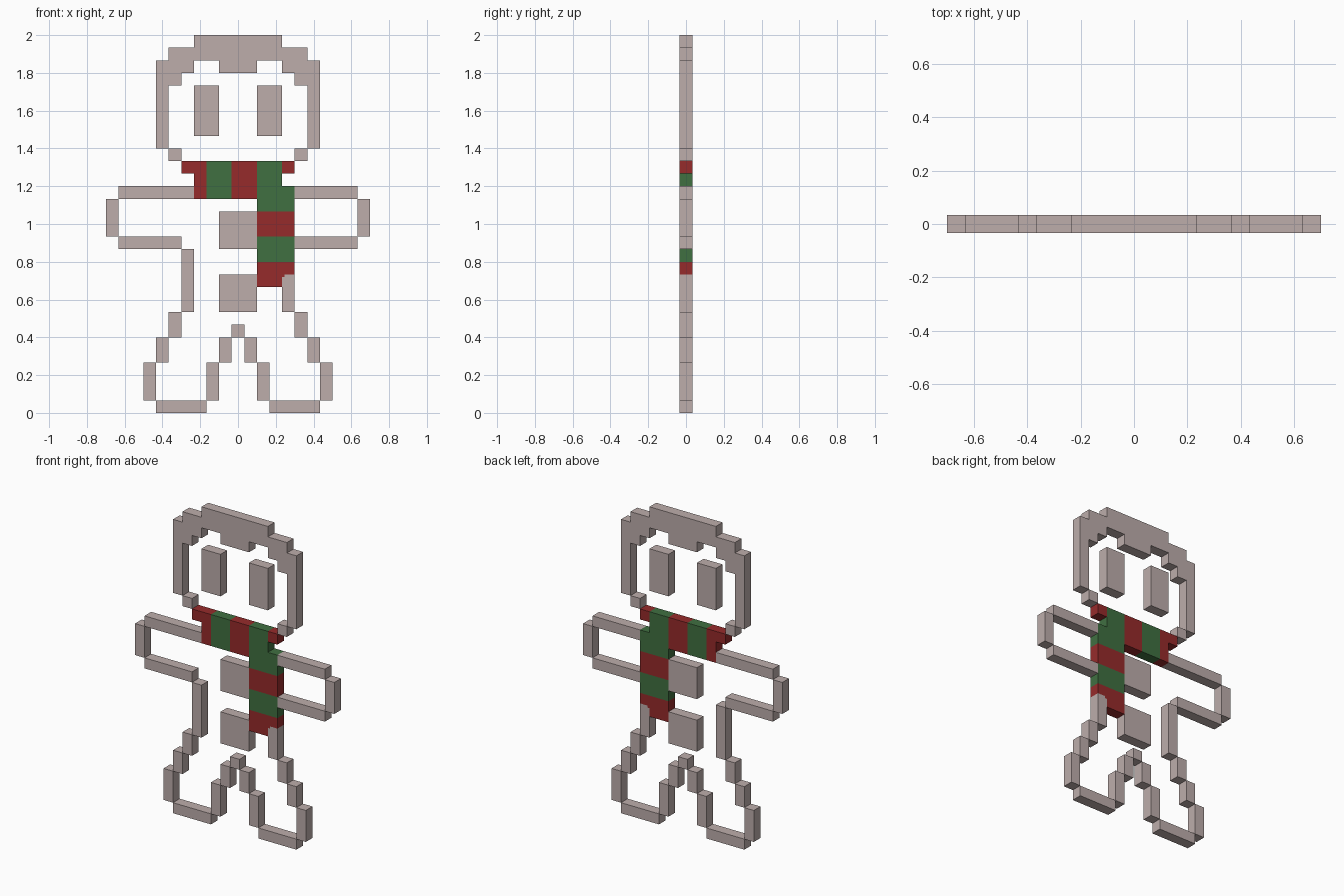
import bpy, bmesh, math

if "Cube" in bpy.data.objects:
    bpy.data.objects.remove(bpy.data.objects["Cube"])

U = 2 / 30          # one pixel of the figure
HALF = U / 2        # half of the thickness


def material(name, rgb):
    m = bpy.data.materials.new(name)
    m.diffuse_color = (*rgb, 1)
    m.use_nodes = True
    m.node_tree.nodes["Principled BSDF"].inputs["Base Color"].default_value = m.diffuse_color
    return m


BEIGE = material("dusty beige", (0.51, 0.42, 0.41))
RED = material("scarf red", (0.305, 0.024, 0.024))
GREEN = material("scarf green", (0.051, 0.16, 0.053))


def mirrored(rects):
    return rects + [(-x1, -x0, z0, z1) for x0, x1, z0, z1 in rects]


def slab(name, groups):
    """Join pixel rectangles (x0, x1, z0, z1) into one slab without inner walls."""
    rects = [(r, i) for i, (_, rs) in enumerate(groups) for r in rs]
    xs = sorted({v for r, _ in rects for v in r[:2]})
    zs = sorted({v for r, _ in rects for v in r[2:]})
    cells = {}
    for a in range(len(xs) - 1):
        for b in range(len(zs) - 1):
            cx, cz = (xs[a] + xs[a + 1]) / 2, (zs[b] + zs[b + 1]) / 2
            for (x0, x1, z0, z1), i in rects:
                if x0 < cx < x1 and z0 < cz < z1:
                    cells[a, b] = i
    bm = bmesh.new()
    cache = {}

    def vert(a, b, side):
        if (a, b, side) not in cache:
            cache[a, b, side] = bm.verts.new((xs[a] * U, side * HALF, zs[b] * U))
        return cache[a, b, side]

    for (a, b), mat in cells.items():
        ring = [(a, b), (a + 1, b), (a + 1, b + 1), (a, b + 1)]
        faces = [[vert(*p, -1) for p in ring], [vert(*p, 1) for p in reversed(ring)]]
        for k, (dx, dz) in enumerate([(0, -1), (1, 0), (0, 1), (-1, 0)]):
            if (a + dx, b + dz) not in cells:
                p, q = ring[k], ring[(k + 1) % 4]
                faces.append([vert(*p, -1), vert(*p, 1), vert(*q, 1), vert(*q, -1)])
        for f in faces:
            bm.faces.new(f).material_index = mat
    bmesh.ops.recalc_face_normals(bm, faces=bm.faces)
    bmesh.ops.dissolve_limit(bm, angle_limit=math.radians(1), verts=bm.verts,
                             edges=bm.edges, delimit={'MATERIAL'})
    mesh = bpy.data.meshes.new(name)
    bm.to_mesh(mesh)
    bm.free()
    for m, _ in groups:
        mesh.materials.append(m)
    bpy.context.collection.objects.link(bpy.data.objects.new(name, mesh))


def plain(name, rects):
    slab(name, [(BEIGE, rects)])


# Head outline with the fringe, jaw corners and eyes
plain("head_outline", mirrored([(-6.5, -5.5, 21, 28), (-5.5, -4.5, 26, 29),
                                (-4.5, -3.5, 27, 29), (-3.5, -1.5, 28, 30)])
      + [(-1.5, 1.5, 27, 30)])
for side, s in (("left", -1), ("right", 1)):
    def span(x0, x1, z0, z1):
        return (min(s * x0, s * x1), max(s * x0, s * x1), z0, z1)

    plain(side + "_jaw", [span(4.5, 5.5, 20, 21)])
    plain(side + "_eye", [span(1.5, 3.5, 22, 26)])
    # Arm outline: the scarf tail covers the shoulder on the right
    plain(side + "_arm", [span(4.5 if s > 0 else 3.5, 9.5, 17, 18),
                          span(9.5, 10.5, 14, 17), span(4.5, 9.5, 13, 14)])
    # Leg outline and foot
    plain(side + "_leg", [span(4.5, 5.5, 6, 8), span(5.5, 6.5, 4, 6),
                          span(6.5, 7.5, 1, 4), span(2.5, 6.5, 0, 1),
                          span(1.5, 2.5, 1, 4), span(0.5, 1.5, 4, 6)])

# Body sides, crotch and belly buttons
plain("left_flank", [(-4.5, -3.5, 8, 13)])
plain("right_flank", [(3.5, 4.5, 8, 10.8), (3.7, 4.5, 10.8, 11)])
plain("crotch", [(-0.5, 0.5, 6, 7)])
plain("upper_button", [(-1.5, 1.5, 13, 16)])
plain("lower_button", [(-1.5, 1.5, 8, 11)])

# Striped scarf with its hanging tail
slab("scarf", [
    (RED, [(-4.5, -2.5, 19, 20), (-3.5, -2.5, 17, 19), (-0.5, 1.5, 17, 20),
           (3.5, 4.5, 19, 20), (1.5, 4.5, 14, 16), (1.5, 4.5, 11, 12),
           (1.5, 3.5, 10, 11), (3.5, 3.7, 10.8, 11)]),
    (GREEN, [(-2.5, -0.5, 17, 20), (1.5, 3.5, 18, 20), (1.5, 4.5, 16, 18),
             (1.5, 4.5, 12, 14)]),
])
